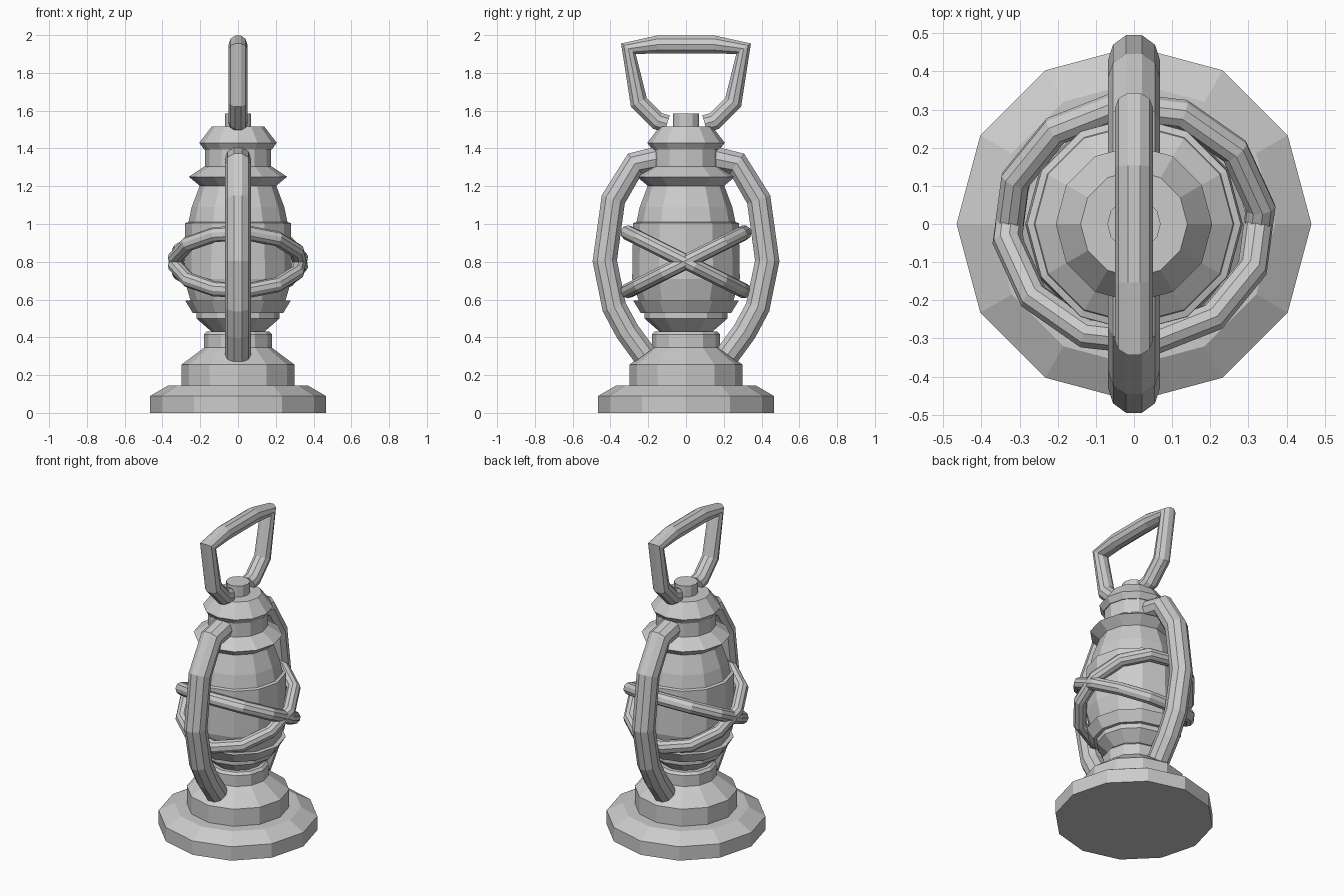
import bpy, bmesh
from math import sin, cos, radians, pi

if "Cube" in bpy.data.objects:
    bpy.data.objects.remove(bpy.data.objects["Cube"])

SIDES = 12


def lathe(name, profile):
    """Revolve (radius, height) points into a closed, faceted solid."""
    bm = bmesh.new()
    rings = [[bm.verts.new((r * cos(2 * pi * i / SIDES), r * sin(2 * pi * i / SIDES), z))
              for i in range(SIDES)] for r, z in profile]
    for a, b in zip(rings, rings[1:]):
        for i in range(SIDES):
            j = (i + 1) % SIDES
            bm.faces.new((a[i], a[j], b[j], b[i]))
    bm.faces.new(rings[0][::-1])
    bm.faces.new(rings[-1])
    mesh = bpy.data.meshes.new(name)
    bm.to_mesh(mesh)
    bm.free()
    obj = bpy.data.objects.new(name, mesh)
    bpy.context.collection.objects.link(obj)
    return obj


def tube(name, points, radius, closed=False):
    """Sweep a round section along a polyline and turn it into a flat mesh."""
    curve = bpy.data.curves.new(name + "_path", 'CURVE')
    curve.dimensions = '3D'
    curve.bevel_depth = radius
    curve.bevel_resolution = 3
    curve.use_fill_caps = True
    spline = curve.splines.new('POLY')
    spline.points.add(len(points) - 1)
    for p, co in zip(spline.points, points):
        p.co = (*co, 1)
    spline.use_cyclic_u = closed
    spline.use_smooth = False
    path = bpy.data.objects.new(name + "_path", curve)
    bpy.context.collection.objects.link(path)
    deps = bpy.context.evaluated_depsgraph_get()
    mesh = bpy.data.meshes.new_from_object(path.evaluated_get(deps))
    bpy.data.objects.remove(path)
    mesh.shade_flat()
    obj = bpy.data.objects.new(name, mesh)
    bpy.context.collection.objects.link(obj)
    return obj


# Stepped foot and fuel tank
lathe("base", [(0.465, 0), (0.465, 0.09), (0.37, 0.145), (0.30, 0.145), (0.30, 0.255),
               (0.18, 0.345), (0.18, 0.415), (0.165, 0.43)])
# Burner and globe seat
lathe("burner", [(0.14, 0.41), (0.14, 0.43), (0.22, 0.50), (0.22, 0.535)])
lathe("globe_seat", [(0.24, 0.53), (0.28, 0.595), (0.25, 0.595)])
# Glass globe: straight lower part and tapering shoulder
lathe("globe", [(0.25, 0.59), (0.285, 0.71), (0.28, 1.005), (0.262, 1.01),
                (0.245, 1.09), (0.20, 1.21)])
# Hood, cap and chimney
lathe("hood", [(0.20, 1.20), (0.26, 1.25), (0.185, 1.30), (0.175, 1.305), (0.175, 1.40)])
lathe("cap", [(0.18, 1.395), (0.205, 1.43), (0.14, 1.515)])
lathe("chimney", [(0.07, 1.50), (0.07, 1.585)])

# Bent side tubes, front and back
side = [(0.15, 1.345), (0.27, 1.32), (0.385, 1.13), (0.43, 0.805), (0.38, 0.56),
        (0.31, 0.43), (0.22, 0.307)]
for name, s in (("front_tube", -1), ("back_tube", 1)):
    tube(name, [(0, s * y, z) for y, z in side], 0.068)

# Two crossed wire guards around the globe
for name, slope in (("guard_wire_a", 0.5), ("guard_wire_b", -0.5)):
    ring = []
    for i in range(12):
        a = radians(8 + 30 * i)
        y = 0.31 * sin(a)
        ring.append((0.335 * cos(a), y, 0.80 + slope * y))
    tube(name, ring, 0.04, closed=True)

# Carrying handle
half = [(0.10, 1.53), (0.15, 1.545), (0.25, 1.645), (0.305, 1.928), (0.15, 1.95)]
bail = [(0, -y, z) for y, z in half] + [(0, y, z) for y, z in reversed(half)]
tube("handle", bail, 0.05)
